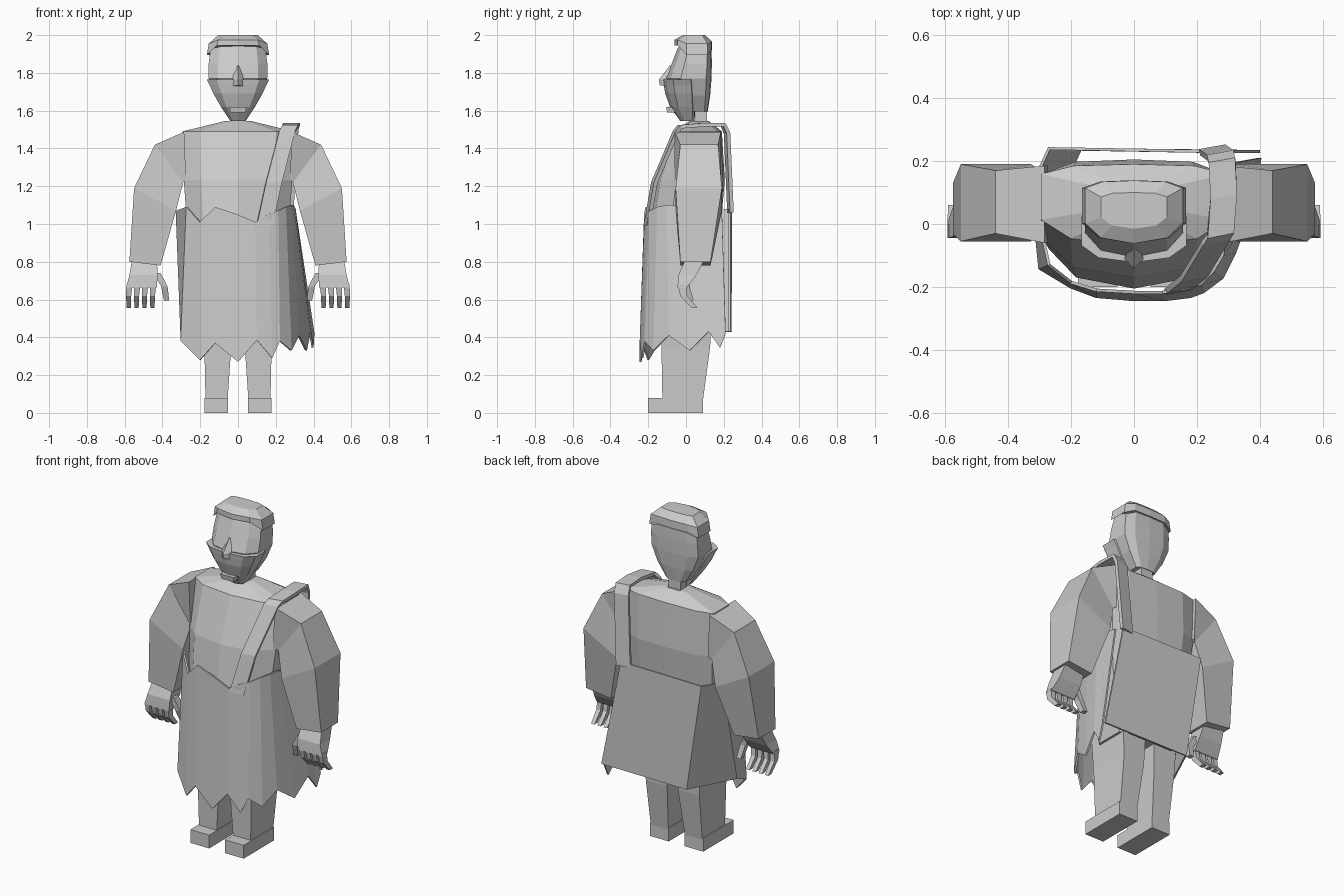
import bpy, bmesh

stone = bpy.data.materials.new("plain_grey")
stone.diffuse_color = (0.6, 0.6, 0.6, 1)


def loft(name, rings, closed=True, mirror=False, thick=0):
    """Skin a list of equal-length point rings; closed rings get end caps."""
    bm = bmesh.new()
    vs = [[bm.verts.new(p) for p in r] for r in rings]
    n = len(rings[0])
    for a, b in zip(vs, vs[1:]):
        for i in range(n if closed else n - 1):
            j = (i + 1) % n
            bm.faces.new((a[i], a[j], b[j], b[i]))
    if closed:
        bm.faces.new(vs[0])
        bm.faces.new(vs[-1])
    bmesh.ops.recalc_face_normals(bm, faces=bm.faces)
    me = bpy.data.meshes.new(name)
    bm.to_mesh(me)
    bm.free()
    me.materials.append(stone)
    ob = bpy.data.objects.new(name, me)
    bpy.context.collection.objects.link(ob)
    if thick:
        m = ob.modifiers.new("thickness", 'SOLIDIFY')
        m.thickness, m.offset = thick, 0
    if mirror:
        ob.modifiers.new("mirror", 'MIRROR').use_mirror_merge = False
    return ob


def body_ring(z, w, yf, yb, dip=0.0):
    """Ten-sided symmetric cross-section; dip lowers the side points."""
    d = yb - yf
    half = [(0.68 * w, yf + 0.09 * d, z), (w, yf + 0.32 * d, z - dip),
            (w, yb - 0.12 * d, z - dip), (0.65 * w, yb - 0.02 * d, z - dip / 2)]
    return ([(0, yf, z)] + half + [(0, yb, z - dip / 2)]
            + [(-x, y, zz) for x, y, zz in reversed(half)])


def box_ring(x0, x1, y0, y1, z):
    return [(x0, y0, z), (x1, y0, z), (x1, y1, z), (x0, y1, z)]


def bent_box(name, path, hx, hy):
    """Tapered square rod down a path of centres."""
    rings = []
    for i, (x, y, z) in enumerate(path):
        t = 1 - 0.15 * i
        rings.append(box_ring(x - hx * t, x + hx * t, y - hy * t, y + hy * t, z))
    return loft(name, rings, mirror=True)


# Head: skull, overhanging hair, jaw, nose, mouth and neck
loft("skull", [body_ring(*r) for r in (
    (1.595, .065, -.04, .115), (1.68, .118, -.075, .128), (1.77, .155, -.105, .135),
    (1.85, .155, -.075, .137), (1.93, .145, -.045, .135), (1.985, .10, 0, .10))])
loft("hair", [body_ring(*r) for r in (
    (1.945, .165, -.062, .139, .05), (1.975, .155, -.062, .138, .02), (2.0, .105, -.015, .10))])
loft("jaw", [body_ring(*r) for r in (
    (1.545, .04, -.03, .045), (1.62, .09, -.085, .05), (1.69, .13, -.11, .05),
    (1.735, .15, -.118, .048), (1.765, .166, -.122, .045))])
loft("nose", [[(-.03, -.11, 1.73), (.03, -.11, 1.73), (0, -.14, 1.735)],
              [(-.03, -.11, 1.765), (.03, -.11, 1.765), (0, -.143, 1.765)],
              [(-.012, -.06, 1.84), (.012, -.06, 1.84), (0, -.085, 1.84)]])
loft("mouth", [box_ring(-.04, .04, -.10, -.04, 1.59), box_ring(-.045, .045, -.105, -.04, 1.62)])
loft("neck", [box_ring(-.04, .04, .05, .11, 1.48), box_ring(-.04, .04, .05, .11, 1.64)])

# Shirt body and wide sleeves
loft("shirt_body", [body_ring(*r) for r in (
    (.50, .20, -.15, .15), (.75, .25, -.19, .17), (1.0, .27, -.205, .185),
    (1.23, .287, -.17, .205), (1.49, .295, -.07, .19), (1.545, .07, .02, .12))])


def sleeve_ring(xo, zo, xi, zi, y0, y1):
    return [(xo, y0, zo), (xo, y1, zo), (xi, y1, zi), (xi, y0, zi)]


loft("sleeve", [sleeve_ring(*r) for r in (
    (.285, 1.488, .275, 1.23, -.06, .185), (.44, 1.42, .29, 1.22, -.03, .17),
    (.55, 1.19, .328, 1.07, -.055, .19), (.575, .80, .41, .78, -.03, .13))], mirror=True)

# Hands: palm, four curled fingers, thumb
loft("palm", [box_ring(*r) for r in (
    (.43, .56, 0, .10, .82), (.425, .575, -.04, .055, .73), (.43, .592, -.045, .005, .665))],
    mirror=True)
for i in range(4):
    x = .449 + .042 * i
    bent_box("finger", [(x, -.022, .68), (x + .004, -.012, .62), (x + .004, .045, .555)],
             .016, .022)
bent_box("thumb", [(.43, 0, .74), (.39, 0, .67), (.378, .025, .595)], .02, .022)

# Legs and boots
loft("leg", [box_ring(*r) for r in (
    (.02, .20, -.14, .14, .75), (.036, .178, -.13, .128, .35), (.055, .172, -.125, .09, .07))],
    mirror=True)
loft("boot", [box_ring(.052, .178, -.20, .09, 0), box_ring(.052, .178, -.20, .09, .08)],
     mirror=True)

# Wrapped skirt: top and hem point per column, straight hem behind, ragged in front
cols = [
    (.27, .23, 1.08, .40, .23, .43), (-.27, .24, 1.08, -.17, .237, .43),
    (-.325, .12, 1.07, -.30, -.05, .42), (-.27, -.13, 1.09, -.30, -.14, .38),
    (-.20, -.185, 1.01, -.20, -.20, .28), (-.12, -.21, 1.09, -.12, -.23, .37),
    (0, -.217, 1.05, 0, -.24, .27), (.09, -.217, 1.01, .10, -.24, .385),
    (.16, -.205, 1.05, .18, -.23, .29), (.21, -.19, 1.07, .22, -.215, .38),
    (.25, -.15, 1.09, .28, -.17, .33), (.28, -.10, 1.10, .32, -.09, .41),
    (.29, -.04, 1.10, .36, .02, .33), (.30, .05, 1.08, .38, .12, .43),
    (.30, .12, 1.08, .395, .18, .345), (.29, .19, 1.08, .40, .21, .42)]
loft("skirt", [[c[:3] for c in cols], [c[3:] for c in cols]], closed=False, thick=.01)

# Shoulder strap
path = [(.14, -.215, .99), (.19, -.175, 1.22), (.26, -.06, 1.49), (.275, -.04, 1.515),
        (.285, .08, 1.525), (.28, .19, 1.525), (.275, .21, 1.48), (.25, .228, 1.06)]
loft("strap", [[(x - .042, y, z), (x + .042, y + .015, z)] for x, y, z in path],
     closed=False, thick=.02)
